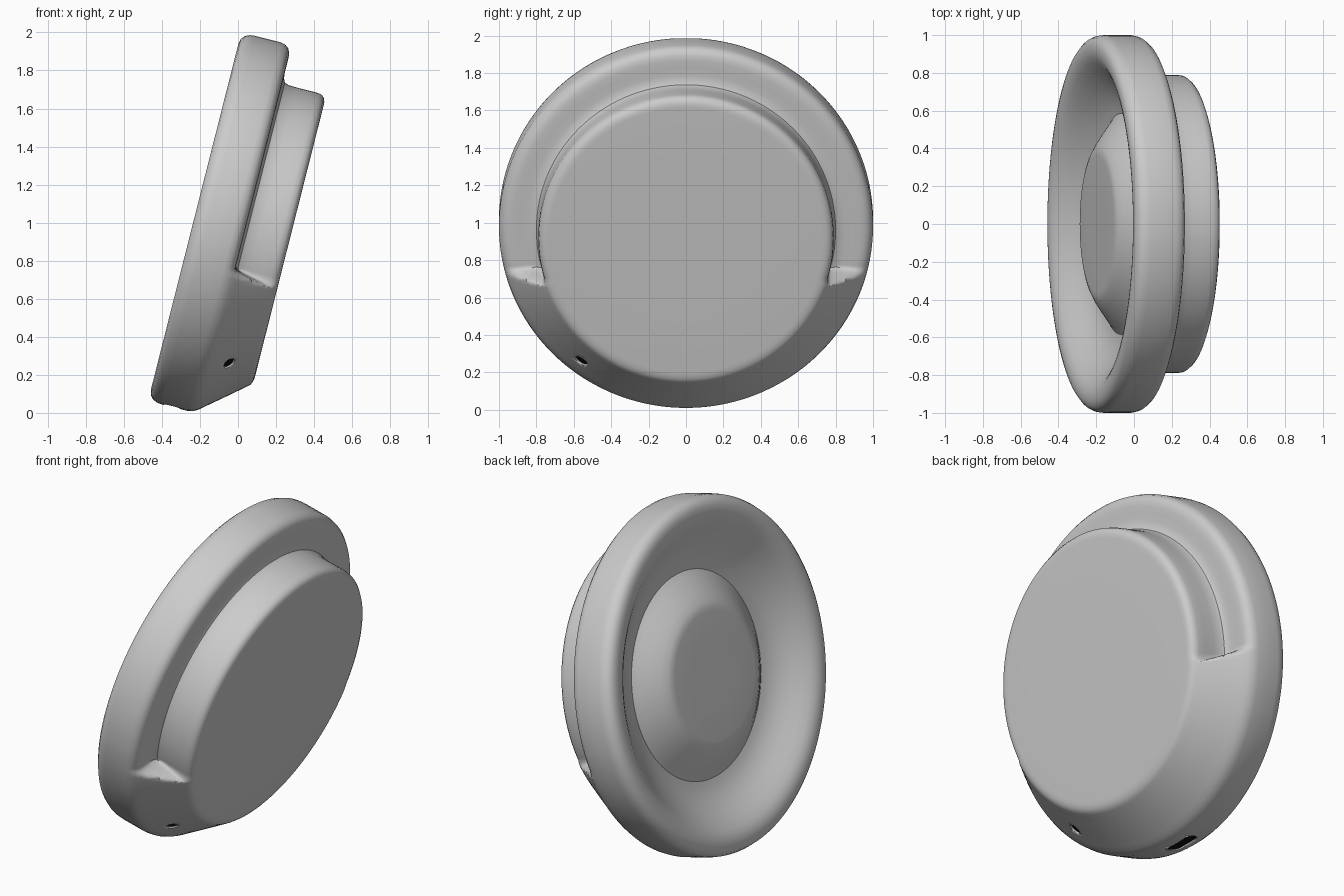
import bpy, bmesh, math
from mathutils import Vector

if "Cube" in bpy.data.objects:
    bpy.data.objects.remove(bpy.data.objects["Cube"])

TILT = math.radians(14.2)
AXIS = Vector((math.cos(TILT), 0, -math.sin(TILT)))   # disc axis, towards the flat face
UP = Vector((math.sin(TILT), 0, math.cos(TILT)))      # in-plane up
SIDE = Vector((0, 1, 0))
CENTRE = UP * 0.945
LEDGE = -0.235                                        # height of the ledges on the disc


def place(r, a, w):
    return CENTRE + SIDE * (r * math.cos(a)) + UP * (r * math.sin(a)) + AXIS * w


def make_object(name, bm, angle=40):
    bmesh.ops.recalc_face_normals(bm, faces=bm.faces)
    mesh = bpy.data.meshes.new(name)
    bm.to_mesh(mesh)
    bm.free()
    ob = bpy.data.objects.new(name, mesh)
    bpy.context.collection.objects.link(ob)
    bpy.ops.object.select_all(action='DESELECT')
    ob.select_set(True)
    bpy.context.view_layer.objects.active = ob
    bpy.ops.object.shade_smooth_by_angle(angle=math.radians(angle))
    return ob


# Front profiles (radius, depth): stepped above the ledges, conical below
step = [(.4, .04), (.73, .04), (.752, .039), (.772, .031), (.786, .015), (.79, -.01),
        (.79, -.06), (.79, -.12), (.792, -.165), (.80, -.187), (.82, -.197), (.85, -.2),
        (.89, -.2), (.93, -.2), (.955, -.203), (.978, -.213), (.993, -.232), (1, -.26)]
cone = [(.4, .04), (.73, .04), (.75, .039), (.77, .035), (.785, .027), (.795, .017),
        (.80, .011), (.806, .004), (.812, -.003), (.82, -.013), (.835, -.031), (.86, -.061),
        (.89, -.097), (.93, -.146), (.955, -.176), (.978, -.203), (.993, -.229), (1, -.26)]
# Rim, dish and raised centre of the back
back = [(1, -.34), (1, -.40), (.997, -.427), (.985, -.452), (.965, -.468), (.94, -.474),
        (.91, -.474), (.88, -.467), (.85, -.452), (.81, -.424), (.76, -.387), (.71, -.354),
        (.66, -.33), (.62, -.317), (.585, -.31), (.572, -.318), (.55, -.335), (.50, -.372),
        (.45, -.407), (.41, -.43), (.385, -.438), (.36, -.44), (.2, -.44)]

# Angles, denser around the two ledges
half = [-90 + 3 * i for i in range(22)] + [-26 + .5 * i for i in range(40)] + \
       [-6 + 3 * i for i in range(32)]
angles = half + [180 - a for a in reversed(half) if -90 < a < 90]

bm = bmesh.new()
rows = []
for deg in angles:
    a = math.radians(deg)
    row = []
    for (r1, w1), (r2, w2) in zip(step, cone):
        t = (LEDGE + .025 - r1 * math.sin(a)) / .05
        t = min(1, max(0, t))
        t = t * t * (3 - 2 * t)
        row.append(bm.verts.new(place(r1 + (r2 - r1) * t, a, w1 + (w2 - w1) * t)))
    row += [bm.verts.new(place(r, a, w)) for r, w in back]
    rows.append(row)
for i, row in enumerate(rows):
    nxt = rows[(i + 1) % len(rows)]
    for j in range(len(row) - 1):
        bm.faces.new((row[j], row[j + 1], nxt[j + 1], nxt[j]))
bm.faces.new([r[0] for r in rows])
bm.faces.new([r[-1] for r in rows])
body = make_object("disc_body", bm)

dark = bpy.data.materials.new("dark_opening")
dark.diffuse_color = (0.005, 0.005, 0.005, 1)
dark.use_nodes = True
dark.node_tree.nodes["Principled BSDF"].inputs["Base Color"].default_value = dark.diffuse_color


def capsule(name, pos, normal, tangent, straight, radius, top, bottom):
    """Capsule-shaped prism along a surface normal."""
    bm = bmesh.new()
    across = normal.cross(tangent)
    ends = []
    for h in (top, bottom):
        ring = []
        for k in range(24):
            a = 2 * math.pi * (k + .5) / 24
            x = radius * math.cos(a) + math.copysign(straight, math.cos(a))
            ring.append(bm.verts.new(pos + normal * h + tangent * x + across * radius * math.sin(a)))
        bm.faces.new(ring)
        ends.append(ring)
    for k in range(24):
        n = (k + 1) % 24
        bm.faces.new((ends[0][k], ends[0][n], ends[1][n], ends[1][k]))
    return make_object(name, bm)


# Openings: small round hole in the cone, wide slot in the bottom of the rim
for name, deg, r, w, (out, fwd), straight, radius in [
        ("small_hole", -128.5, .90, -.109, (.77, .64), .006, .03),
        ("bottom_slot", -90, 1.0, -.345, (1, 0), .06, .042)]:
    a = math.radians(deg)
    radial = SIDE * math.cos(a) + UP * math.sin(a)
    tangent = UP * math.cos(a) - SIDE * math.sin(a)
    normal = (radial * out + AXIS * fwd).normalized()
    pos = place(r, a, w)
    cutter = capsule(name + "_cutter", pos, normal, tangent, straight, radius, .05, -.03)
    cut = body.modifiers.new(name, 'BOOLEAN')
    cut.operation = 'DIFFERENCE'
    cut.solver = 'EXACT'
    cut.object = cutter
    cutter.hide_render = True
    cutter.hide_set(True)
    plug = capsule(name, pos, normal, tangent, straight, radius + .002, -.01, -.035)
    plug.data.materials.append(dark)
